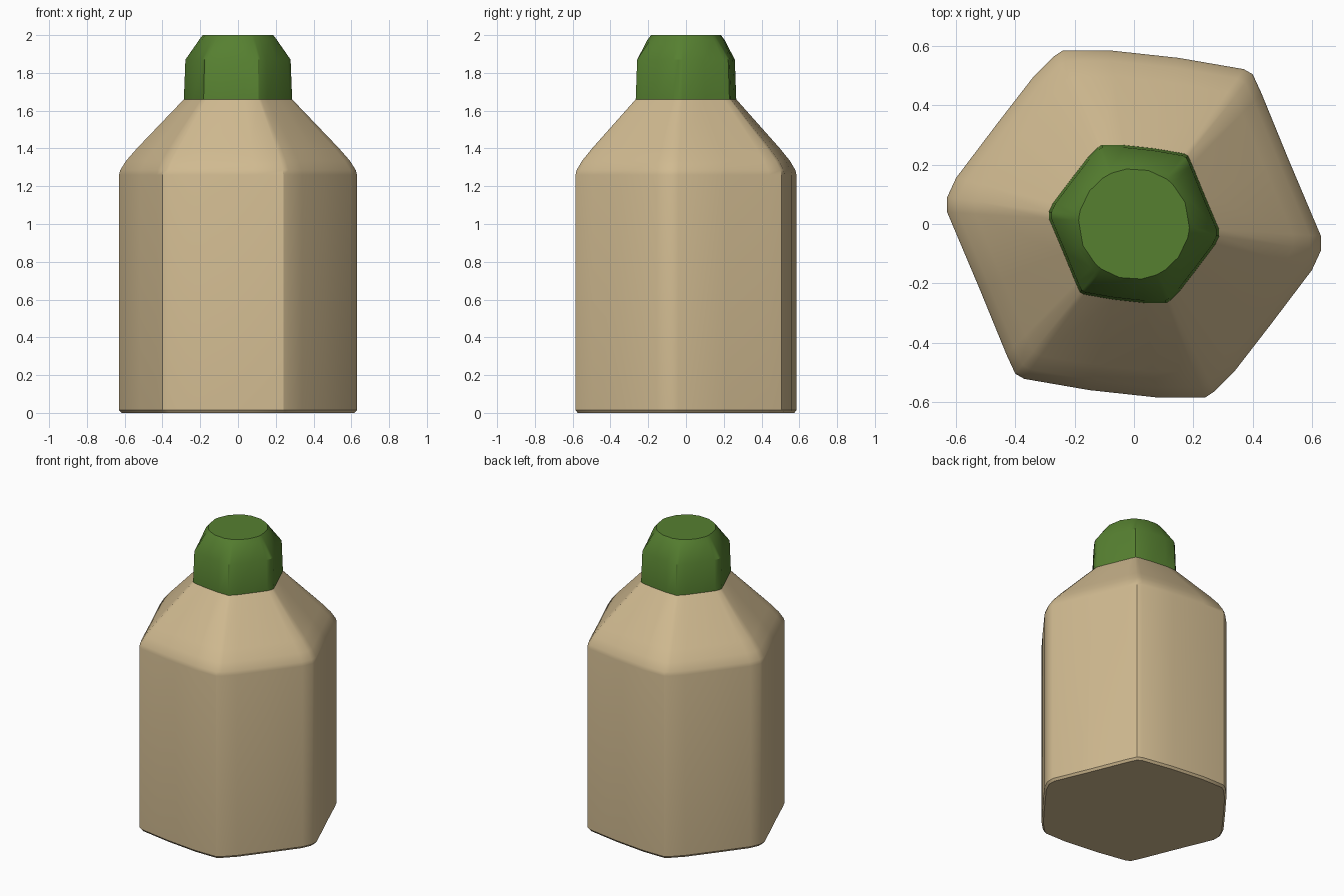
import bpy
import bmesh
import math
from mathutils import Vector

cube = bpy.data.objects.get("Cube")
if cube:
    bpy.data.objects.remove(cube, do_unlink=True)


def make_material(name, colour):
    mat = bpy.data.materials.new(name)
    mat.use_nodes = True
    mat.diffuse_color = colour
    mat.node_tree.nodes["Principled BSDF"].inputs["Base Color"].default_value = colour
    return mat


# Half of the soft-cornered hexagon; the other half is its point reflection
half = [Vector(p) for p in (
    (0.63, -0.04), (0.52, 0.22), (0.43, 0.44), (0.40, 0.505), (0.37, 0.522),
    (0.15, 0.56), (-0.08, 0.585), (-0.24, 0.585), (-0.27, 0.565),
    (-0.34, 0.495), (-0.46, 0.34), (-0.60, 0.155), (-0.63, 0.09))]
outline = half + [-p for p in half]


def hexagon(scale):
    return [p * scale for p in outline]


def disc(radius):
    return [p.normalized() * radius for p in outline]


def loft(name, sections, material, close_bottom, angle):
    """Skin a stack of (height, ring) sections and close the ends."""
    bm = bmesh.new()
    rings = [[bm.verts.new((p.x, p.y, z)) for p in ring] for z, ring in sections]
    count = len(outline)
    for low, high in zip(rings, rings[1:]):
        for i in range(count):
            j = (i + 1) % count
            bm.faces.new((low[i], low[j], high[j], high[i]))
    bm.faces.new(rings[-1])
    if close_bottom:
        bm.faces.new(rings[0][::-1])
    mesh = bpy.data.meshes.new(name)
    bm.to_mesh(mesh)
    bm.free()
    obj = bpy.data.objects.new(name, mesh)
    bpy.context.collection.objects.link(obj)
    mesh.materials.append(material)
    bpy.ops.object.select_all(action="DESELECT")
    obj.select_set(True)
    bpy.context.view_layer.objects.active = obj
    bpy.ops.object.shade_smooth_by_angle(angle=math.radians(angle))
    return obj


tan = make_material("tan", (0.63, 0.49, 0.28, 1))
green = make_material("leaf_green", (0.093, 0.215, 0.03, 1))

# Bottle body: bevelled foot, straight walls, rounded shoulder, sloping neck
loft("bottle_body", [
    (0.0, hexagon(0.98)), (0.015, hexagon(1)), (1.26, hexagon(1)),
    (1.285, hexagon(0.99)), (1.335, hexagon(0.94)), (1.40, hexagon(0.85)),
    (1.66, hexagon(0.455))], tan, True, 32)

# Cap: six-sided skirt blending into a round flat top
loft("bottle_cap", [
    (1.66, hexagon(0.455)), (1.87, hexagon(0.442)),
    (1.975, disc(0.206)), (2.0, disc(0.187))], green, False, 32)
